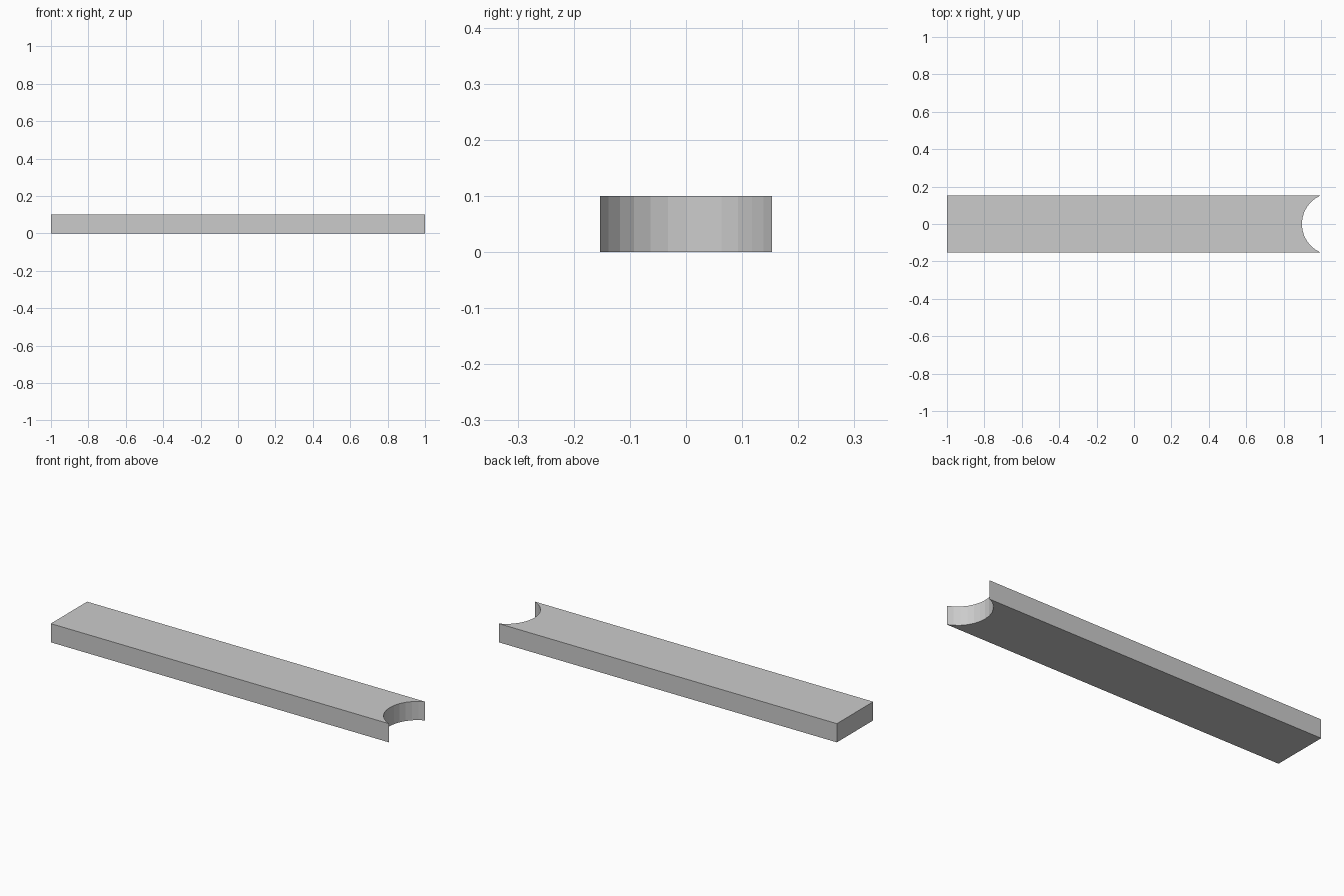
import bpy, bmesh, math

if "Cube" in bpy.data.objects:
    bpy.data.objects.remove(bpy.data.objects["Cube"])

HALF_LENGTH, HALF_WIDTH, HEIGHT = 1.0, 0.1535, 0.1
STEP, SIDE_STEPS = math.radians(11.25), 6   # notch is part of a 32-sided circle

# Outline: square left end, concave round notch on the right end
radius = HALF_WIDTH / math.sin(STEP * SIDE_STEPS)
centre_x = HALF_LENGTH + radius * math.cos(STEP * SIDE_STEPS)
outline = [(-HALF_LENGTH, HALF_WIDTH), (-HALF_LENGTH, -HALF_WIDTH)]
for i in range(-SIDE_STEPS, SIDE_STEPS + 1):
    outline.append((centre_x - radius * math.cos(i * STEP), radius * math.sin(i * STEP)))

# Extrude the outline into a flat bar
bm = bmesh.new()
base = bm.faces.new([bm.verts.new((x, y, 0)) for x, y in outline])
extruded = bmesh.ops.extrude_face_region(bm, geom=[base], use_keep_orig=True)
top = [g for g in extruded["geom"] if isinstance(g, bmesh.types.BMVert)]
bmesh.ops.translate(bm, verts=top, vec=(0, 0, HEIGHT))
bmesh.ops.recalc_face_normals(bm, faces=bm.faces)

mesh = bpy.data.meshes.new("notched_bar")
bm.to_mesh(mesh)
bm.free()
bpy.context.collection.objects.link(bpy.data.objects.new("notched_bar", mesh))
